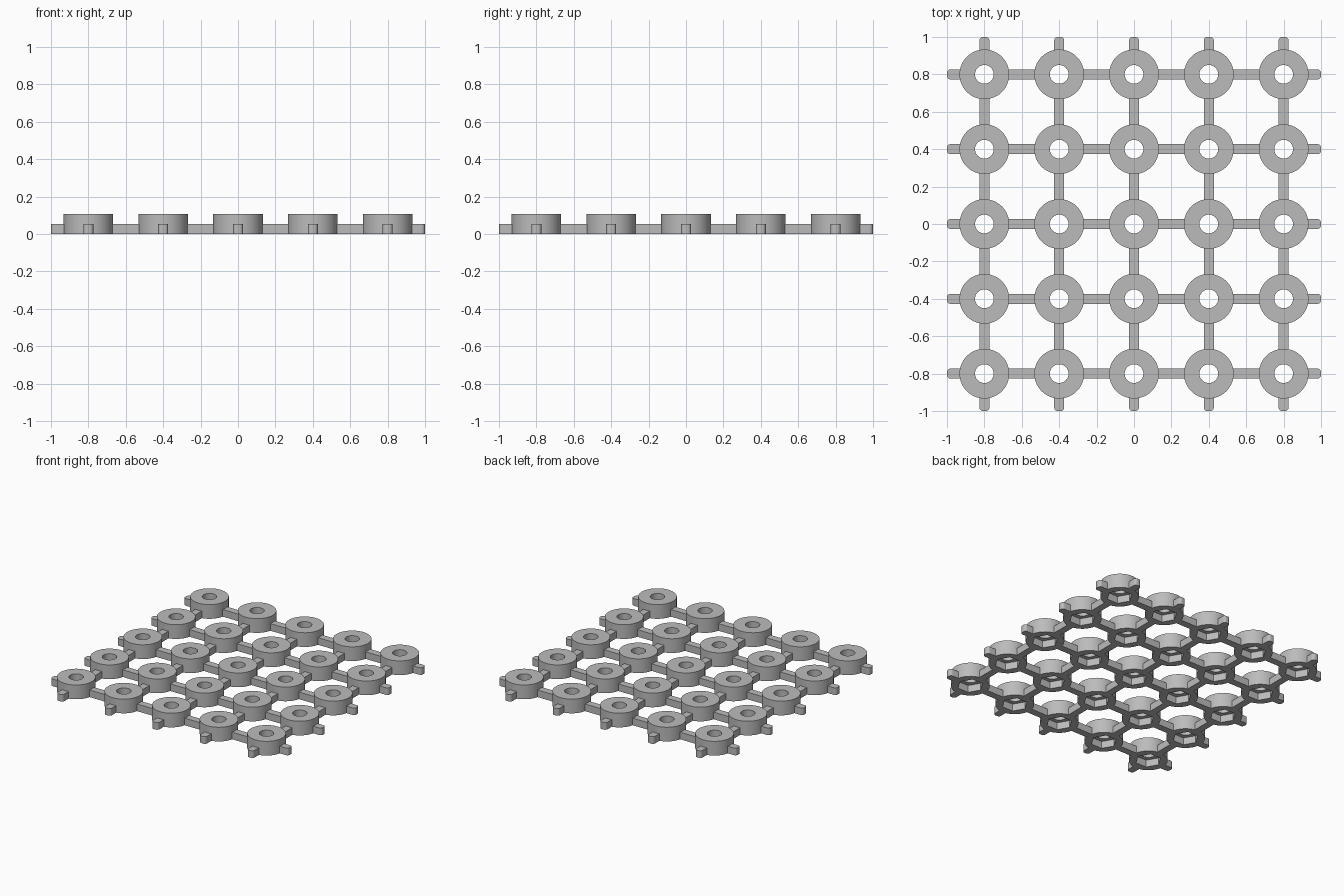
import bpy
import bmesh
import math
from mathutils import Matrix

cube = bpy.data.objects.get("Cube")
if cube:
    bpy.data.objects.remove(cube, do_unlink=True)

PITCH = 0.4
SPOTS = [PITCH * i for i in range(-2, 3)]
RING_R, HOLE_R, NUT_R = 0.133, 0.05, 0.09
RING_H, BAR_H, POCKET_H = 0.108, 0.054, 0.054
BAR_W = 0.054
SEGS = 48

grey = bpy.data.materials.new("light_grey")
grey.use_nodes = True
colour = (0.5, 0.5, 0.5, 1)
grey.diffuse_color = colour
grey.node_tree.nodes["Principled BSDF"].inputs["Base Color"].default_value = colour


def finish(name, bm):
    mesh = bpy.data.meshes.new(name)
    bmesh.ops.recalc_face_normals(bm, faces=bm.faces)
    bm.to_mesh(mesh)
    bm.free()
    mesh.materials.append(grey)
    obj = bpy.data.objects.new(name, mesh)
    bpy.context.collection.objects.link(obj)
    return obj


def loop(bm, radius, z, sides=SEGS):
    """Circle or hexagon sampled with the same number of points."""
    points = []
    step = 2 * math.pi / sides
    for i in range(SEGS):
        a = 2 * math.pi * i / SEGS
        r = radius
        if sides < SEGS:
            r *= math.cos(step / 2) / math.cos(a % step - step / 2)
        points.append(bm.verts.new((r * math.cos(a), r * math.sin(a), z)))
    return points


# Round boss with a bolt hole and a hexagonal pocket underneath
def make_boss():
    bm = bmesh.new()
    loops = [
        loop(bm, RING_R, 0), loop(bm, RING_R, RING_H),
        loop(bm, HOLE_R, RING_H), loop(bm, HOLE_R, POCKET_H),
        loop(bm, NUT_R, POCKET_H, 6), loop(bm, NUT_R, 0, 6),
    ]
    for a, b in zip(loops, loops[1:] + loops[:1]):
        for i in range(SEGS):
            j = (i + 1) % SEGS
            bm.faces.new((a[i], a[j], b[j], b[i]))
    return finish("boss", bm)


# Connecting bar along x; a tip gets rounded vertical corners
def make_bar(name, x0, x1, tip=False):
    bm = bmesh.new()
    bmesh.ops.create_cube(bm, size=1, matrix=Matrix.Translation(
        ((x0 + x1) / 2, 0, BAR_H / 2)) @ Matrix.Diagonal((x1 - x0, BAR_W, BAR_H, 1)))
    if tip:
        edges = [e for e in bm.edges if all(v.co.x > x1 - 0.001 for v in e.verts)
                 and abs(e.verts[0].co.z - e.verts[1].co.z) > 0.01]
        bmesh.ops.bevel(bm, geom=edges, offset=0.02, segments=5,
                        profile=0.5, affect='EDGES')
    return finish(name, bm)


def place_all(source, transforms):
    for i, matrix in enumerate(transforms):
        obj = source if i == 0 else source.copy()
        if i:
            bpy.context.collection.objects.link(obj)
        obj.matrix_world = matrix


def smooth(obj):
    bpy.ops.object.select_all(action='DESELECT')
    obj.select_set(True)
    bpy.context.view_layer.objects.active = obj
    bpy.ops.object.shade_smooth_by_angle(angle=math.radians(30))


def turn(quarters):
    return Matrix.Rotation(quarters * math.pi / 2, 4, 'Z')


boss = make_boss()
smooth(boss)
place_all(boss, [Matrix.Translation((x, y, 0)) for x in SPOTS for y in SPOTS])

# Bars between neighbouring bosses, in both directions
INSET = 0.128
bar = make_bar("bar", INSET, PITCH - INSET)
place_all(bar, [turn(q) @ Matrix.Translation((x, y, 0))
                for q in range(2) for x in SPOTS[:-1] for y in SPOTS])

# Short rounded tips around the border
tip = make_bar("tip", SPOTS[-1] + INSET, 1.0, tip=True)
smooth(tip)
place_all(tip, [turn(q) @ Matrix.Translation((0, y, 0))
                for q in range(4) for y in SPOTS])
